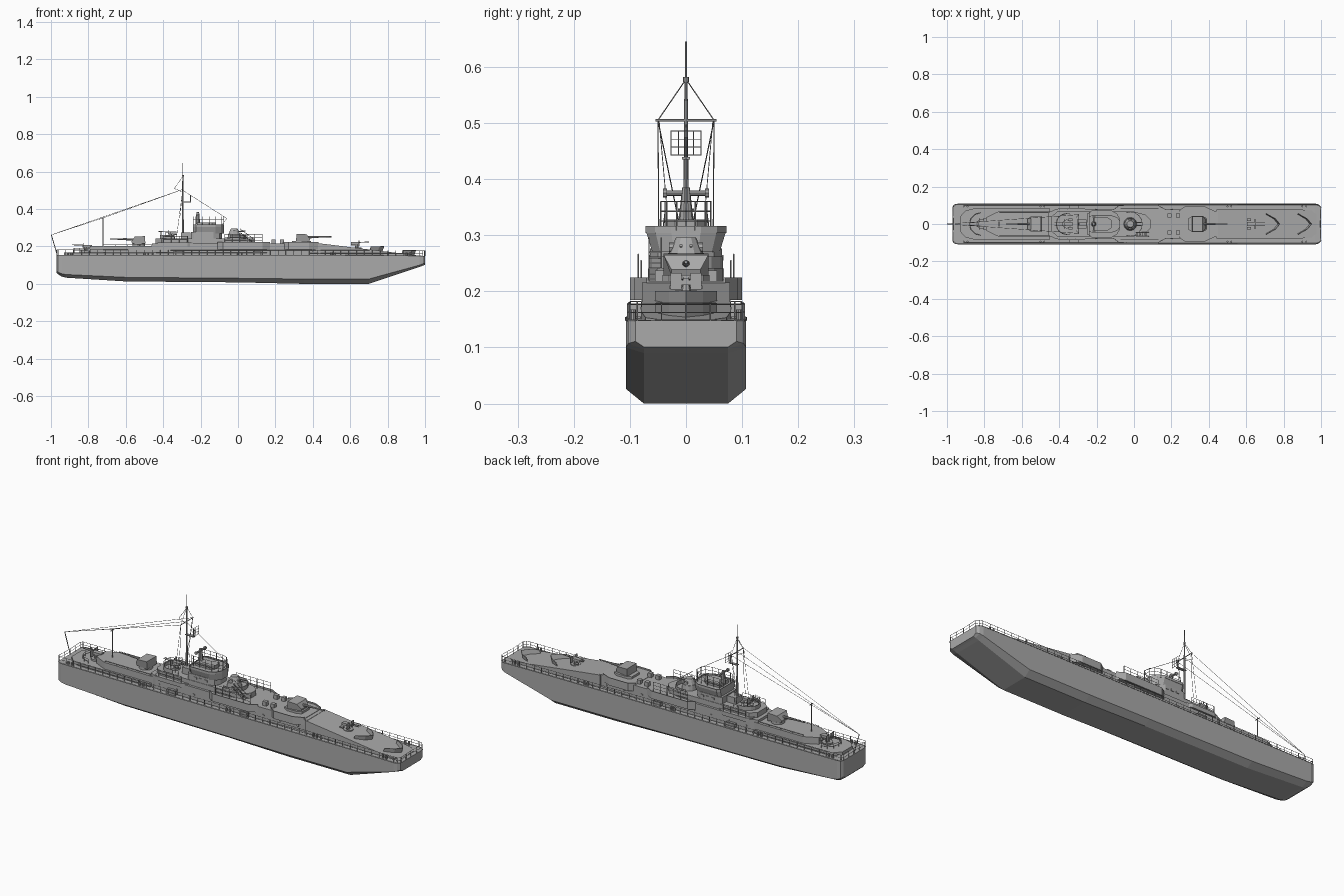
import bpy, bmesh, math
from mathutils import Vector, Matrix

if "Cube" in bpy.data.objects:
    bpy.data.objects.remove(bpy.data.objects["Cube"])

paint = bpy.data.materials.new("hull_paint")
paint.diffuse_color = (.4, .4, .4, 1)
paint.use_nodes = True
paint.node_tree.nodes["Principled BSDF"].inputs["Base Color"].default_value = paint.diffuse_color


def finish(name, bm, smooth=False):
    bmesh.ops.recalc_face_normals(bm, faces=bm.faces)
    me = bpy.data.meshes.new(name)
    bm.to_mesh(me)
    bm.free()
    me.materials.append(paint)
    ob = bpy.data.objects.new(name, me)
    bpy.context.collection.objects.link(ob)
    if smooth:
        bpy.context.view_layer.objects.active = ob
        ob.select_set(True)
        bpy.ops.object.shade_smooth_by_angle(angle=math.radians(35))
        ob.select_set(False)
    return ob


def rod(bm, p, q, r, n=6, r2=None):
    p, q = Vector(p), Vector(q)
    d = q - p
    m = Matrix.Translation((p + q) / 2) @ d.to_track_quat('Z', 'Y').to_matrix().to_4x4()
    bmesh.ops.create_cone(bm, cap_ends=True, segments=n, radius1=r,
                          radius2=r if r2 is None else r2, depth=d.length, matrix=m)


def block(bm, c, s):
    bmesh.ops.create_cube(bm, size=1, matrix=Matrix.Translation(c) @ Matrix.Diagonal((*s, 1)))


def rods(name, items, r, n=6):
    bm = bmesh.new()
    for p, q in items:
        rod(bm, p, q, r, n)
    return finish(name, bm)


def blocks(name, items):
    bm = bmesh.new()
    for c, s in items:
        block(bm, c, s)
    return finish(name, bm)


def both(half):
    return list(half) + [(x, -y) for x, y in reversed(half) if y > 0]


def prism(name, half, z0, top, grow=0.0):
    """Plan outline (half, mirrored in y) raised from z0 to a height or height function."""
    bm = bmesh.new()
    f = top if callable(top) else (lambda x: top)
    pts = both(half)
    lo = [bm.verts.new((x, y, z0)) for x, y in pts]
    hi = [bm.verts.new((x, y * (1 + grow), f(x))) for x, y in pts]
    n, h = len(pts), len(half)
    for i in range(n):
        j = (i + 1) % n
        bm.faces.new((lo[i], lo[j], hi[j], hi[i]))
    for ring in (lo, hi):
        for i in range(h - 1):
            bm.faces.new((ring[i], ring[i + 1], ring[n - 2 - i], ring[n - 1 - i]))
    return finish(name, bm)


def wall(name, pts, z0, z1, t=0.003, closed=False):
    bm = bmesh.new()
    lo = [bm.verts.new((x, y, z0)) for x, y in pts]
    hi = [bm.verts.new((x, y, z1)) for x, y in pts]
    for i in range(len(pts) if closed else len(pts) - 1):
        j = (i + 1) % len(pts)
        bm.faces.new((lo[i], lo[j], hi[j], hi[i]))
    finish(name, bm).modifiers.new("thickness", 'SOLIDIFY').thickness = t


def rail(name, pts, h, gap=0.045, levels=2, r=0.0011):
    bm = bmesh.new()
    for p, q in zip(pts, pts[1:]):
        p, q = Vector(p), Vector(q)
        n = max(1, round((q - p).length / gap))
        for i in range(n + 1):
            a = p.lerp(q, i / n)
            rod(bm, a, a + Vector((0, 0, h)), r * 1.3, 5)
        for k in range(1, levels + 1):
            up = Vector((0, 0, h * k / levels))
            rod(bm, p + up, q + up, r, 4)
    return finish(name, bm)


def arc(cx, cy, r, a0, a1, n=10):
    return [(cx + r * math.cos(math.radians(a0 + (a1 - a0) * i / n)),
             cy + r * math.sin(math.radians(a0 + (a1 - a0) * i / n))) for i in range(n + 1)]


# Hull: x, half width, deck z, chine z, keel z, keel half width
stations = [(-.97, .09, .153, .068, .06, .075), (-.962, .102, .153, .062, .052, .075),
            (-.945, .107, .153, .055, .04, .075), (-.92, .107, .153, .05, .033, .075),
            (-.6, .107, .153, .035, .013, .075), (0, .107, .153, .03, .008, .075),
            (.35, .107, .153, .026, 0, .075), (.7, .107, .152, .026, 0, .075),
            (.97, .107, .149, .1, .09, .075), (.988, .103, .148, .107, .097, .075),
            (1.0, .09, .148, .111, .101, .075)]
bm = bmesh.new()
rows = [[bm.verts.new((x, s * y, z)) for s, y, z in
         ((1, w, zt), (1, w, zc), (1, wb, zb), (-1, wb, zb), (-1, w, zc), (-1, w, zt))]
        for x, w, zt, zc, zb, wb in stations]
for a, b in zip(rows, rows[1:]):
    for i in range(6):
        j = (i + 1) % 6
        bm.faces.new((a[i], b[i], b[j], a[j]))
bm.faces.new(rows[0])
bm.faces.new(rows[-1])
finish("hull", bm)

# Deck edge lip and railing
for s in (1, -1):
    rods("deck_edge", [((a[0], s * a[1], a[2]), (b[0], s * b[1], b[2]))
                       for a, b in zip(stations, stations[1:])], .0018, 5)
    edge = [(x, s * (w - .003), zt) for x, w, zt, *_ in stations if not -.95 < x < .96]
    edge = [(-.966, 0, .153)] + edge + [(.996, 0, .148)]
    rail("deck_railing", edge, .029, .042)

# Stepped deckhouse
prism("aft_deckhouse", [(-.93, .04), (-.9, .072), (-.86, .082), (-.45, .082)], .15, .168)
prism("aft_house_upper", [(-.79, .035), (-.74, .06), (-.72, .068), (-.42, .068)], .15, .203)
prism("main_house", [(-.46, .06), (-.42, .078), (.12, .078), (.2, .078), (.45, .07)], .15, .216)
prism("foredeck", [(.44, .078), (.62, .078), (.86, .08), (.95, .072), (.975, .05)], .145,
      lambda x: .216 - .066 * max(0, (x - .44) / .535))
prism("bridge_deck", [(-.44, .04), (-.41, .066), (.0, .066), (.06, .05), (.09, .02)], .21, .242)
prism("sponson_deck", [(-.11, .078), (-.08, .1), (.13, .1), (.17, .078)], .185, .216)
prism("forward_gun_deck", [(.24, .07), (.27, .093), (.38, .093), (.43, .07)], .185, .218)
prism("aft_step", [(-.43, .07), (-.40, .085), (-.27, .085), (-.24, .07)], .2, .221)
prism("forward_gun_base", [(.29, .03), (.31, .042), (.37, .042), (.39, .03)], .21, .229)

# Bulwarks around gun positions
for s in (1, -1):
    wall("sponson_bulwark", [(-.11, s * .078), (-.08, s * .1), (.13, s * .1), (.17, s * .078)], .205, .225)
    wall("forward_bulwark", [(.24, s * .07), (.27, s * .093), (.38, s * .093), (.43, s * .07)], .21, .225)
    rail("house_railing", [(-.4, s * .08, .22), (-.27, s * .08, .22)], .035)
    rail("upper_railing", [(-.07, s * .085, .216), (.13, s * .085, .216)], .05, .04, 3)
    rail("aft_house_railing", [(-.72, s * .063, .203), (-.46, s * .063, .203)], .006, .06, 1)
wall("rear_gun_bulwark", arc(-.36, 0, .058, 70, 290), .24, .262)
wall("director_bulwark", arc(-.02, 0, .066, -110, 110), .215, .262)
rail("rear_platform_railing", [(x, y, .242) for x, y in arc(-.36, 0, .055, 90, 270, 6)], .035, .05)

# Breakwaters on the foredeck
for x in (.73, .9):
    bm = bmesh.new()
    base = .216 - .066 * (x - .44) / .535 - .004
    pts = [(x - .03, -.055), (x + .015, -.03), (x + .04, 0), (x + .015, .03), (x - .03, .055)]
    lo = [bm.verts.new((a, b, base - .008)) for a, b in pts]
    hi = [bm.verts.new((a + .012, b, base + .024)) for a, b in pts]
    for i in range(4):
        bm.faces.new((lo[i], lo[i + 1], hi[i + 1], hi[i]))
    finish("breakwater", bm).modifiers.new("thickness", 'SOLIDIFY').thickness = .003

# Bridge tower with flared top
tower = [(-.25, .055), (-.235, .064), (-.13, .064), (-.1, .05), (-.085, .024)]
flare = [(-.24, .05), (-.225, .06), (-.12, .06), (-.09, .046), (-.075, .022)]
rim = [(x, y * 1.2) for x, y in flare]
prism("bridge_tower", tower, .23, .276)
prism("bridge_flare", flare, .27, .309, .2)
wall("bridge_bulwark", both(rim), .304, .316, closed=True)
rail("bridge_railing", [(x, y * .62, .308) for x, y in both(rim)], .052, .03, 3)
prism("bridge_core", [(-.22, .035), (-.14, .035), (-.12, .02)], .29, .328)
blocks("bridge_windows", [((-.17 + .03 * k, s * .065, .26), (.016, .003, .01))
                          for k in range(-1, 2) for s in (1, -1)])

# Rangefinder on the bridge
bm = bmesh.new()
rod(bm, (-.215, 0, .32), (-.215, 0, .385), .014, 10, .007)
rod(bm, (-.215, -.04, .375), (-.215, .04, .375), .005, 8)
for s in (1, -1):
    rod(bm, (-.215, s * .034, .375), (-.215, s * .041, .375), .008, 8)
finish("rangefinder", bm, True)

# Main guns with sloped shields
def main_gun(x, z, d):
    bm = bmesh.new()
    prof = [(-.035, 0), (.035, 0), (.04, .012), (.022, .038), (-.032, .04)]
    sides = [[bm.verts.new((x + d * a, s * (.04 if a < .03 else .026), z + b)) for a, b in prof] for s in (1, -1)]
    for side in sides:
        bm.faces.new(side)
    for i in range(5):
        j = (i + 1) % 5
        bm.faces.new((sides[0][i], sides[0][j], sides[1][j], sides[1][i]))
    rod(bm, (x, 0, z - .012), (x, 0, z), .034, 16)
    rod(bm, (x + d * .025, 0, z + .022), (x + d * .085, 0, z + .024), .0065, 10, .005)
    rod(bm, (x + d * .08, 0, z + .024), (x + d * .155, 0, z + .025), .0042, 8, .003)
    finish("main_gun", bm)

main_gun(.345, .227, 1)
main_gun(-.53, .215, -1)

# Light anti-aircraft guns: pedestal, cradle, shields, twin barrels
def light_gun(x, y, z, d, k=1.0):
    bm = bmesh.new()
    rod(bm, (x, y, z - .006), (x, y, z + .004), .024 * k, 12)
    rod(bm, (x, y, z), (x, y, z + .024 * k), .011 * k, 8, .006 * k)
    block(bm, (x - d * .008 * k, y, z + .026 * k), (.045 * k, .022 * k, .012 * k))
    for s in (1, -1):
        block(bm, (x + d * .012 * k, y + s * .018 * k, z + .027 * k), (.003, .02 * k, .03 * k))
        rod(bm, (x, y + s * .006 * k, z + .03 * k), (x + d * .065 * k, y + s * .006 * k, z + .033 * k), .0022 * k, 6)
        block(bm, (x - d * .02 * k, y + s * .022 * k, z + .016 * k), (.02 * k, .014 * k, .006 * k))
    finish("light_gun", bm)

light_gun(-.815, 0, .173, -1, 1.1)
light_gun(.635, 0, .191, 1)
light_gun(-.36, 0, .247, -1)
rail("stern_gun_guard", [(x, y, .168) for x, y in arc(-.82, 0, .06, 90, 270, 6)], .022, .06)

# Director mount ahead of the bridge
bm = bmesh.new()
rod(bm, (-.02, 0, .24), (-.02, 0, .268), .036, 12, .032)
rod(bm, (-.02, 0, .268), (-.02, 0, .296), .03, 12, .018)
rod(bm, (-.02, -.03, .278), (-.02, .03, .278), .009, 8)
for s in (1, -1):
    rod(bm, (-.01, s * .009, .28), (.04, s * .009, .282), .003, 6)
finish("director_mount", bm)

# Side stairs, lockers, bollards, portholes
blocks("stairs", [((.075 - .012 * i, -.055, .222 + .0095 * i), (.011, .022, .003)) for i in range(6)])
rods("stair_rails", [((.08, -.055 + s * .011, .222 + h), (.01, -.055 + s * .011, .275 + h))
                     for s in (1, -1) for h in (0, .02)], .0013)
blocks("deck_lockers", [((x, s * y, z), (l, .02, .022)) for s in (1, -1) for x, y, z, l in
                        ((.19, .045, .226, .022), (.235, .045, .226, .02), (.1, .09, .165, .04), (-.32, .088, .165, .05))])
rods("bollards", [((x + o, s * .094, .147), (x + o, s * .094, .168))
                  for s in (1, -1) for x in (-.91, -.5, 0, .5, .9) for o in (0, .02)], .005, 8)
rods("portholes", [((-.4 + .1 * i, s * .077, .178), (-.4 + .1 * i, s * .0805, .178))
                   for s in (1, -1) for i in range(9)], .006, 10)
blocks("tower_doors", [((-.29, s * .066, .224), (.022, .004, .034)) for s in (1, -1)])
blocks("mast_house", [((-.28, 0, .255), (.05, .05, .04))])

# Mast, yard, radar frame
bm = bmesh.new()
rod(bm, (-.295, 0, .24), (-.295, 0, .44), .006, 8, .004)
rod(bm, (-.295, 0, .44), (-.295, 0, .58), .004, 8, .0028)
rod(bm, (-.295, 0, .575), (-.295, 0, .645), .0022, 6, .0015)
rod(bm, (-.295, 0, .573), (-.295, 0, .582), .005, 8)
rod(bm, (-.295, -.054, .505), (-.295, .054, .505), .002, 6)
block(bm, (-.275, 0, .437), (.05, .014, .004))
rod(bm, (-.255, 0, .437), (-.255, 0, .475), .003, 6)
finish("mast", bm)
grid = [((-.246, k * .0135, .443), (-.246, k * .0135, .486)) for k in range(-2, 3)]
grid += [((-.246, -.028, z), (-.246, .028, z)) for z in (.443, .457, .471, .486)]
rods("radar_frame", grid, .0009, 5)

# Stern staff, aft pole and rigging wires
rods("poles", [((-.965, 0, .15), (-.998, 0, .262)), ((-.722, 0, .2), (-.722, 0, .352)),
               ((-.722, -.014, .345), (-.722, .014, .345))], .0022, 6)
wires = [((-.998, 0, .262), (-.722, 0, .352)), ((-.722, 0, .352), (-.295, 0, .505)),
         ((-.295, 0, .5), (-.06, 0, .35)), ((-.06, 0, .35), (-.09, 0, .31)),
         ((-.34, 0, .51), (-.295, 0, .575)), ((-.34, 0, .51), (-.295, 0, .49))]
for s in (1, -1):
    wires += [((-.295, s * .05, .505), (-.295, 0, .578)), ((-.295, s * .048, .505), (-.31, s * .035, .36)),
              ((-.31, s * .035, .36), (-.31, s * .05, .24)), ((-.295, s * .05, .505), (-.33, s * .048, .24)),
              ((-.998, 0, .262), (-.295, s * .05, .505))]
rods("rigging", wires, .001, 4)
